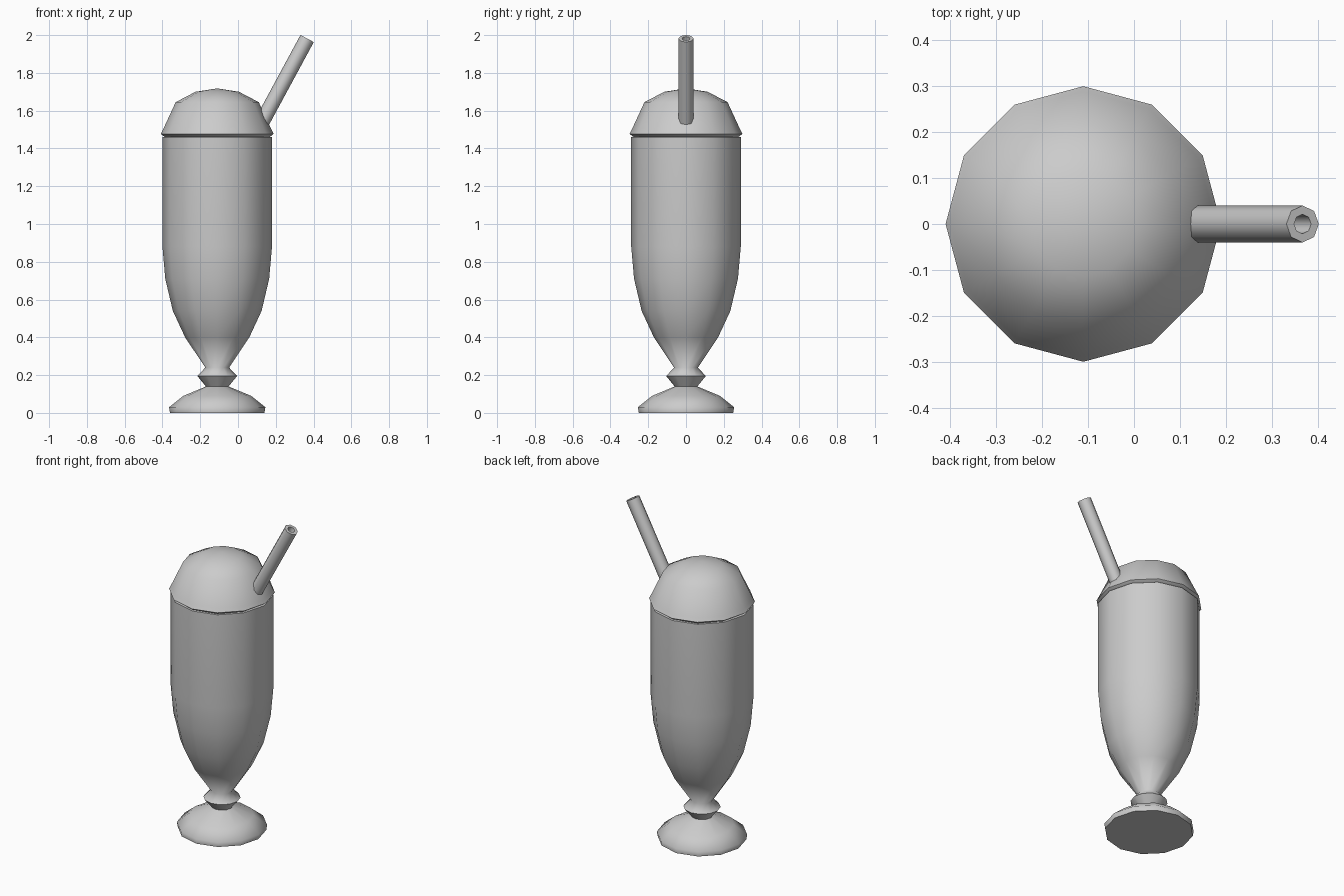
import bpy, bmesh, math
from mathutils import Matrix, Vector

cube = bpy.data.objects.get("Cube")
if cube:
    bpy.data.objects.remove(cube, do_unlink=True)

AXIS_X = -0.11

grey = bpy.data.materials.new("plain grey")
grey.use_nodes = True
colour = (0.6, 0.6, 0.6, 1)
grey.diffuse_color = colour
grey.node_tree.nodes["Principled BSDF"].inputs["Base Color"].default_value = colour


def lathe(name, profile, sides, matrix, closed=False):
    """Revolve (radius, height) points around z; a zero radius makes a pole."""
    bm = bmesh.new()
    rings = []
    for r, z in profile:
        count = sides if r else 1
        rings.append([bm.verts.new((r * math.cos(math.tau * i / sides),
                                    r * math.sin(math.tau * i / sides), z))
                      for i in range(count)])
    pairs = list(zip(rings, rings[1:]))
    if closed:
        pairs.append((rings[-1], rings[0]))
    for a, b in pairs:
        for i in range(sides):
            j = (i + 1) % sides
            corners = [a[i % len(a)], a[j % len(a)], b[j % len(b)], b[i % len(b)]]
            bm.faces.new(list(dict.fromkeys(corners)))
    bmesh.ops.recalc_face_normals(bm, faces=bm.faces)
    for f in bm.faces:
        f.smooth = True
    mesh = bpy.data.meshes.new(name)
    bm.to_mesh(mesh)
    bm.free()
    mesh.materials.append(grey)
    obj = bpy.data.objects.new(name, mesh)
    obj.matrix_world = matrix
    bpy.context.collection.objects.link(obj)
    return obj


def sharpen(obj, degrees):
    bpy.ops.object.select_all(action='DESELECT')
    obj.select_set(True)
    bpy.context.view_layer.objects.active = obj
    bpy.ops.object.shade_smooth_by_angle(angle=math.radians(degrees))


centre = Matrix.Translation((AXIS_X, 0, 0))

# Footed glass with a knob in the stem
glass = lathe("glass", [
    (0, 0), (0.25, 0), (0.255, 0.03), (0.18, 0.09), (0.06, 0.14),
    (0.105, 0.195), (0.063, 0.24), (0.17, 0.40), (0.235, 0.54),
    (0.275, 0.71), (0.29, 0.88), (0.29, 1.46), (0, 1.46)], 12, centre)
sharpen(glass, 80)

# Domed topping with a thin overhanging lip
topping = lathe("cream_dome", [
    (0, 1.455), (0.27, 1.455), (0.299, 1.477), (0.288, 1.498),
    (0.22, 1.645), (0.115, 1.70), (0, 1.718)], 12, centre)
sharpen(topping, 60)

# Tilted hollow straw, built as a closed tube wall
top = Vector((0.366, 0, 1.982))
tilt = Matrix.Rotation(math.radians(28.4), 4, 'Y')
length = 0.53
straw = lathe("straw", [(0.04, -length), (0.04, 0), (0.021, 0), (0.021, -length)],
              8, Matrix.Translation(top) @ tilt, closed=True)
sharpen(straw, 50)
